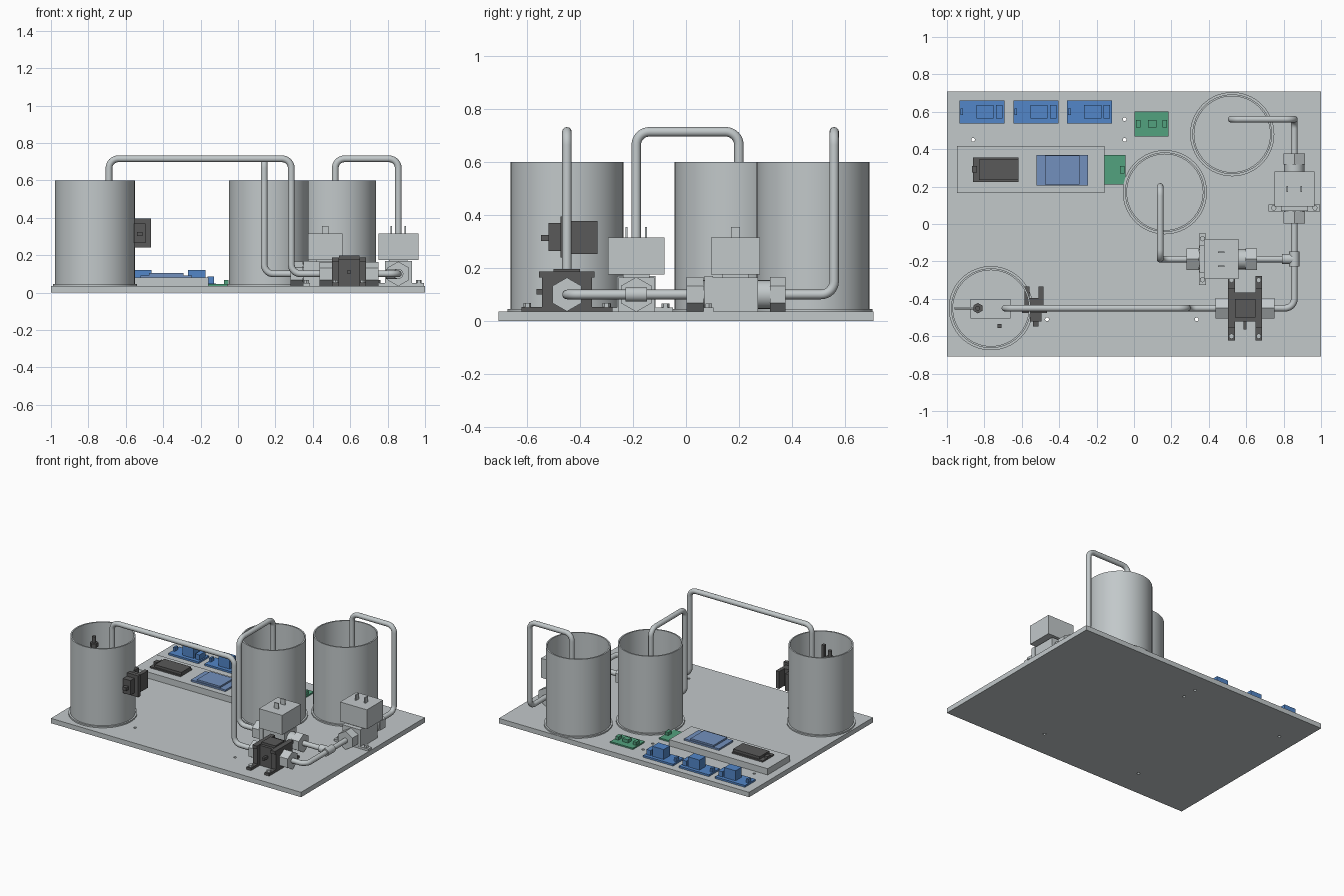
import bpy, bmesh, math
from mathutils import Vector, Matrix

if "Cube" in bpy.data.objects:
    bpy.data.objects.remove(bpy.data.objects["Cube"])


def material(name, rgb):
    m = bpy.data.materials.new(name)
    m.use_nodes = True
    m.diffuse_color = (*rgb, 1)
    m.node_tree.nodes["Principled BSDF"].inputs["Base Color"].default_value = (*rgb, 1)
    return m


GREY = material("light grey", (0.54, 0.58, 0.59))
DARK = material("dark grey", (0.1, 0.1, 0.1))
BLUE = material("blue", (0.085, 0.24, 0.58))
PALE = material("pale blue", (0.17, 0.28, 0.51))
GREEN = material("green", (0.085, 0.36, 0.21))
T = 0.035       # base plate top
AXIS = 0.1      # height of the pipework


def finish(name, bm, mat, smooth=False):
    bmesh.ops.recalc_face_normals(bm, faces=bm.faces)
    me = bpy.data.meshes.new(name)
    bm.to_mesh(me)
    bm.free()
    me.materials.append(mat)
    ob = bpy.data.objects.new(name, me)
    bpy.context.collection.objects.link(ob)
    if smooth:
        smooth_shade(ob)
    return ob


def smooth_shade(ob):
    bpy.ops.object.select_all(action="DESELECT")
    ob.select_set(True)
    bpy.context.view_layer.objects.active = ob
    bpy.ops.object.shade_smooth_by_angle(angle=math.radians(35))


def box(name, x, y, z, mat, frame=Matrix()):
    """Box from (min, max) ranges."""
    bm = bmesh.new()
    mid = Vector([(a + b) / 2 for a, b in (x, y, z)])
    size = [b - a for a, b in (x, y, z)]
    bmesh.ops.create_cube(bm, size=1, matrix=frame @ Matrix.Translation(mid) @ Matrix.Diagonal((*size, 1)))
    return finish(name, bm, mat)


def rod(name, a, b, r, mat, sides=24, frame=Matrix()):
    """Cylinder or prism between two points."""
    a, b = Vector(a), Vector(b)
    turn = (b - a).to_track_quat("Z", "Y").to_matrix().to_4x4()
    bm = bmesh.new()
    bmesh.ops.create_cone(bm, cap_ends=True, segments=sides, radius1=r, radius2=r, depth=(b - a).length,
                          matrix=frame @ Matrix.Translation((a + b) / 2) @ turn)
    return finish(name, bm, mat, sides > 8)


def pipe(name, points, r=0.018, bend=0.05):
    """Round tube through the points, with filleted corners."""
    pts = [Vector(p) for p in points]
    path = [pts[0]]
    for p, c, n in zip(pts, pts[1:], pts[2:]):
        u, v = (p - c).normalized(), (n - c).normalized()
        centre = c + (u + v) * bend
        for i in range(9):
            t = i / 8 * math.pi / 2
            path.append(centre - v * bend * math.cos(t) - u * bend * math.sin(t))
    path.append(pts[-1])
    cu = bpy.data.curves.new(name, "CURVE")
    cu.dimensions = "3D"
    cu.bevel_depth, cu.bevel_resolution, cu.use_fill_caps = r, 4, True
    sp = cu.splines.new("POLY")
    sp.points.add(len(path) - 1)
    for q, p in zip(sp.points, path):
        q.co = (*p, 1)
    cu.materials.append(GREY)
    ob = bpy.data.objects.new(name, cu)
    bpy.context.collection.objects.link(ob)
    bpy.ops.object.select_all(action="DESELECT")
    ob.select_set(True)
    bpy.context.view_layer.objects.active = ob
    bpy.ops.object.convert(target="MESH")
    smooth_shade(bpy.context.object)


def tank(name, x, y):
    """Open vessel: lathed profile with a foot rim and thin wall."""
    prof = [(0, T), (0.225, T), (0.225, 0.045), (0.213, 0.045), (0.213, 0.6), (0.203, 0.6), (0.203, 0.05), (0, 0.05)]
    bm = bmesh.new()
    vs = [bm.verts.new((r, 0, z)) for r, z in prof]
    es = [bm.edges.new(p) for p in zip(vs, vs[1:])]
    bmesh.ops.spin(bm, geom=vs + es, axis=(0, 0, 1), cent=(0, 0, 0), angle=math.tau, steps=64)
    bmesh.ops.remove_doubles(bm, verts=bm.verts, dist=0.0001)
    bmesh.ops.translate(bm, verts=bm.verts, vec=(x, y, 0))
    finish(name, bm, GREY, True)


def valve(name, x, y, angle):
    """Solenoid valve, flow along local x."""
    f = Matrix.Translation((x, y, 0)) @ Matrix.Rotation(angle, 4, "Z")

    def b(part, *ranges):
        box(f"{name}_{part}", *ranges, GREY, f)

    def c(part, x0, x1, r, sides):
        rod(f"{name}_{part}", (x0, 0, AXIS), (x1, 0, AXIS), r, GREY, sides, f)

    b("coil", (-0.093, 0.093), (-0.107, 0.107), (0.175, 0.315))
    b("body", (-0.085, 0.085), (-0.068, 0.068), (T, 0.165))
    b("neck", (-0.05, 0.05), (-0.05, 0.05), (0.16, 0.18))
    c("inlet_nut", -0.185, -0.12, 0.066, 6)
    c("inlet_collar", -0.12, -0.08, 0.054, 24)
    c("outlet_collar", 0.08, 0.135, 0.054, 24)
    c("outlet_nut", 0.13, 0.19, 0.066, 6)
    b("clamp_strap", (-0.118, -0.085), (-0.072, 0.072), (T, 0.17))
    for s in (-1, 1):
        b("terminal", (-0.017, 0.017), (s * 0.037 - 0.004, s * 0.037 + 0.004), (0.31, 0.355))
        b("clamp_foot", (-0.12, -0.083), sorted((s * 0.06, s * 0.138)), (T, 0.05))
        rod(name + "_bolt", (-0.101, s * 0.11, 0.05), (-0.101, s * 0.11, 0.066), 0.015, GREY, 6, f)


# Base plate with drilled mounting holes
plate = box("base_plate", (-1, 1), (-0.708, 0.708), (0, T), GREY)
for x, y in ((-0.05, 0.56), (-0.05, 0.45), (-0.86, 0.45), (-0.465, -0.51), (0.335, -0.51)):
    cutter = rod("hole_cutter", (x, y, -0.1), (x, y, 0.1), 0.01, GREY, 16)
    cutter.hide_render = True
    mod = plate.modifiers.new("hole", "BOOLEAN")
    mod.operation, mod.object = "DIFFERENCE", cutter
    bpy.context.view_layer.objects.active = plate
    bpy.ops.object.modifier_apply(modifier=mod.name)
    bpy.data.objects.remove(cutter)

# Tanks
tank("supply_tank", -0.765, -0.45)
tank("middle_tank", 0.165, 0.17)
tank("rear_tank", 0.525, 0.48)

# Fittings inside the supply tank
box("heater_block", (-0.875, -0.66), (-0.505, -0.4), (0.05, 0.2), GREY)
rod("level_rod", (-0.835, -0.45, 0.2), (-0.835, -0.45, 0.575), 0.013, DARK, 12)
rod("level_rod_collar", (-0.835, -0.45, 0.5), (-0.835, -0.45, 0.53), 0.028, DARK, 6)
rod("level_arm", (-0.96, -0.45, 0.46), (-0.835, -0.45, 0.46), 0.006, GREY, 12)
box("probe_rod", (-0.731, -0.709), (-0.556, -0.534), (0.05, 0.55), DARK)

# Sensor on the side of the supply tank
box("sensor_plate", (-0.6, -0.465), (-0.475, -0.447), (0.24, 0.395), DARK)
box("sensor_block", (-0.585, -0.485), (-0.447, -0.395), (0.253, 0.377), DARK)
for x in (-0.585, -0.51):
    box("sensor_arm", (x, x + 0.027), (-0.4, -0.335), (0.253, 0.377), DARK)
box("sensor_cover", (-0.555, -0.495), (-0.52, -0.475), (0.265, 0.37), DARK)
box("sensor_fin", (-0.54, -0.51), (-0.548, -0.475), (0.302, 0.325), DARK)

# Pump
PX, PY = 0.594, -0.45
box("pump_body", (PX - 0.06, PX + 0.06), (PY - 0.07, PY + 0.085), (T, 0.18), DARK)
box("pump_cap", (PX - 0.055, PX + 0.055), (PY - 0.05, PY + 0.05), (0.18, 0.197), DARK)
box("pump_lead", (PX - 0.008, PX + 0.008), (PY - 0.115, PY - 0.05), (0.1, 0.12), DARK)
for s in (-1, 1):
    cx = PX + s * 0.073
    span = (cx - 0.018, cx + 0.018)
    box("pump_end_plate", span, (PY - 0.095, PY + 0.095), (T, 0.165), DARK)
    box("pump_flange", span, (PY - 0.105, PY + 0.105), (0.165, 0.187), DARK)
    box("pump_foot", span, (PY - 0.172, PY + 0.172), (T, 0.053), DARK)
    rod("pump_nut", (PX + s * 0.09, PY, AXIS), (PX + s * 0.157, PY, AXIS), 0.064, GREY, 6)
    for t in (-1, 1):
        rod("pump_bolt", (cx, PY + t * 0.15, 0.05), (cx, PY + t * 0.15, 0.067), 0.015, GREY, 6)

# Valves and the tee between them
valve("front_valve", 0.467, -0.188, 0)
valve("side_valve", 0.857, 0.187, math.pi / 2)
rod("tee_run", (0.857, -0.228, AXIS), (0.857, -0.148, AXIS), 0.027, GREY)
rod("tee_branch", (0.79, -0.188, AXIS), (0.857, -0.188, AXIS), 0.027, GREY)

# Pipework
pipe("supply_pipe", [(-0.69, PY, 0.4), (-0.69, PY, 0.715), (0.285, PY, 0.715), (0.285, PY, AXIS), (0.5, PY, AXIS)])
pipe("pump_outlet_pipe", [(0.7, PY, AXIS), (0.857, PY, AXIS), (0.857, 0.05, AXIS)])
pipe("branch_pipe", [(0.62, -0.188, AXIS), (0.857, -0.188, AXIS)])
pipe("middle_tank_pipe", [(0.33, -0.188, AXIS), (0.14, -0.188, AXIS), (0.14, -0.188, 0.715),
                          (0.14, 0.2, 0.715), (0.14, 0.2, 0.4)])
pipe("rear_tank_pipe", [(0.857, 0.33, AXIS), (0.857, 0.56, AXIS), (0.857, 0.56, 0.715),
                        (0.52, 0.56, 0.715), (0.52, 0.56, 0.4)])

# Electronics tray and its boards
TRAY = 0.08
box("tray", (-0.945, -0.158), (0.165, 0.418), (T, TRAY), GREY)
box("controller_board", (-0.862, -0.618), (0.225, 0.355), (TRAY, 0.09), DARK)
box("controller_shield", (-0.83, -0.618), (0.235, 0.345), (0.09, 0.108), DARK)
box("controller_port", (-0.867, -0.84), (0.275, 0.31), (0.09, 0.105), DARK)
box("display_board", (-0.522, -0.245), (0.207, 0.37), (TRAY, 0.092), PALE)
box("display_screen", (-0.477, -0.292), (0.212, 0.365), (0.092, 0.104), PALE)

# Relay boards
for x in (-0.933, -0.645, -0.358):
    box("relay_board", (x, x + 0.24), (0.538, 0.66), (T, 0.048), BLUE)
    box("relay_block", (x + 0.092, x + 0.183), (0.565, 0.635), (0.048, 0.12), BLUE)
    box("relay_terminal", (x + 0.196, x + 0.23), (0.565, 0.635), (0.048, 0.085), BLUE)
    box("relay_header", (x + 0.006, x + 0.02), (0.583, 0.617), (0.048, 0.075), BLUE)

# Small driver boards
box("rear_driver_board", (0.003, 0.185), (0.468, 0.602), (T, 0.045), GREEN)
for x, w in ((0.01, 0.024), (0.075, 0.045), (0.152, 0.024)):
    box("driver_part", (x, x + w), (0.515, 0.555), (0.045, 0.068), GREEN)
box("front_driver_board", (-0.157, -0.045), (0.21, 0.37), (T, 0.045), GREEN)
box("driver_plug", (-0.075, -0.05), (0.27, 0.31), (0.045, 0.068), GREEN)
